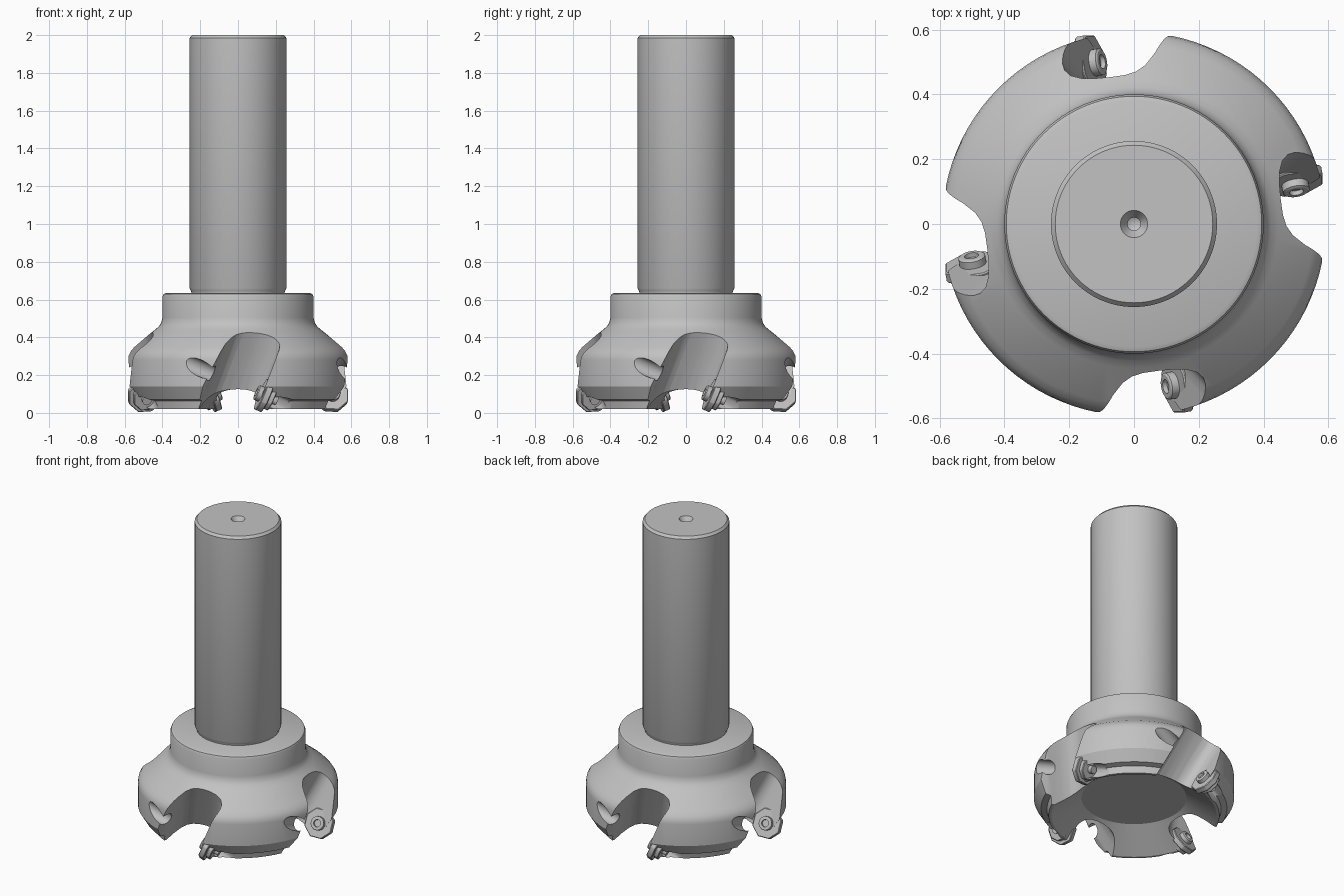
import bpy, bmesh, math
from mathutils import Vector, Matrix

cube = bpy.data.objects.get("Cube")
if cube:
    bpy.data.objects.remove(cube, do_unlink=True)

# One steel grey for everything
steel = bpy.data.materials.new("steel_grey")
steel.use_nodes = True
steel.diffuse_color = (0.54, 0.54, 0.54, 1)
steel.node_tree.nodes["Principled BSDF"].inputs["Base Color"].default_value = (0.54, 0.54, 0.54, 1)


def finish(name, bm):
    bmesh.ops.recalc_face_normals(bm, faces=bm.faces)
    me = bpy.data.meshes.new(name)
    bm.to_mesh(me)
    bm.free()
    me.materials.append(steel)
    ob = bpy.data.objects.new(name, me)
    bpy.context.collection.objects.link(ob)
    return ob


def activate(ob):
    bpy.ops.object.select_all(action='DESELECT')
    ob.select_set(True)
    bpy.context.view_layer.objects.active = ob


def smooth(ob, angle=30):
    activate(ob)
    bpy.ops.object.shade_smooth_by_angle(angle=math.radians(angle))


def lathe(name, profile, steps=96):
    bm = bmesh.new()
    vs = [bm.verts.new((r, 0, z)) for r, z in profile]
    es = [bm.edges.new(p) for p in zip(vs, vs[1:])]
    bmesh.ops.spin(bm, geom=vs + es, cent=(0, 0, 0), axis=(0, 0, 1),
                   angle=math.tau, steps=steps)
    bmesh.ops.remove_doubles(bm, verts=bm.verts, dist=1e-5)
    return finish(name, bm)


def cylinder(bm, radius, depth, segments, matrix):
    return bmesh.ops.create_cone(bm, cap_ends=True, segments=segments, radius1=radius,
                                 radius2=radius, depth=depth, matrix=matrix)


def cut(target, cutter):
    cutter.hide_render = True
    mod = target.modifiers.new("cut", 'BOOLEAN')
    mod.operation = 'DIFFERENCE'
    mod.solver = 'EXACT'
    mod.object = cutter
    activate(target)
    bpy.ops.object.modifier_apply(modifier=mod.name)
    bpy.data.objects.remove(cutter, do_unlink=True)


# Straight shank with chamfered end, rounded foot and centre hole
shank = lathe("shank", [(0, 0.6), (0.246, 0.6), (0.246, 0.636), (0.25, 0.648), (0.256, 0.66),
                        (0.256, 1.985), (0.243, 2.0), (0.042, 2.0), (0.02, 1.965),
                        (0.02, 1.93), (0, 1.92)])
smooth(shank)

# Cutter head with collar, conical shoulder and conical hollow underside
head = lathe("cutter_head", [
    (0, 0.14), (0.31, 0.14), (0.488, 0.02),
    (0.505, 0.02), (0.515, 0.062), (0.55, 0.07), (0.592, 0.14), (0.592, 0.28),
    (0.588, 0.304), (0.576, 0.325), (0.555, 0.348), (0.445, 0.436), (0.422, 0.455),
    (0.407, 0.476), (0.4, 0.505), (0.4, 0.615), (0.394, 0.629), (0.38, 0.635), (0, 0.635)])

# Pocket section at z = 0.3: insert wall, rounded floor, steep relief wall.
# The pocket leans sideways and runs deeper into the head towards the bottom.
LEAN_X, LEAN_Y = 0.38, -0.4
section = [(0.205, -0.9), (0.205, -0.51), (0.2, -0.475), (0.186, -0.445), (0.16, -0.42),
           (0.12, -0.405), (0.07, -0.401), (0.025, -0.403), (-0.02, -0.41), (-0.05, -0.424),
           (-0.072, -0.45), (-0.09, -0.502), (-0.105, -0.582), (-0.25, -0.9)]


def pocket_cutter():
    bm = bmesh.new()
    lo, hi = ([bm.verts.new((x + LEAN_X * (z - 0.3), y + LEAN_Y * (z - 0.3), z))
               for x, y in section] for z in (-0.1, 0.6))
    bm.faces.new(lo)
    bm.faces.new(hi)
    n = len(section)
    for i in range(n):
        j = (i + 1) % n
        bm.faces.new((lo[i], lo[j], hi[j], hi[i]))
    return finish("pocket_cutter", bm)


# Insert frame: local z is the rake face normal, origin is the seat centre
normal = Vector((-0.89, -0.16, 0.39)).normalized()
up = Vector((0.39, 0, 0.89))
up = (up - normal * up.dot(normal)).normalized()
side = up.cross(normal)
seat = Matrix((side, up, normal)).transposed().to_4x4()
seat.translation = (0.133, -0.495, 0.09)


def at(z, spin=0):
    return seat @ Matrix.Translation((0, 0, z)) @ Matrix.Rotation(spin, 4, 'Z')


def drill_cutter():
    bm = bmesh.new()
    cylinder(bm, 0.043, 0.9, 32, at(0.0))
    return finish("drill_cutter", bm)


turns = [Matrix.Rotation(i * math.pi / 2, 4, 'Z') for i in range(4)]
for turn in turns:
    for make in (pocket_cutter, drill_cutter):
        cutter = make()
        cutter.data.transform(turn)
        cut(head, cutter)
smooth(head)


def plate(name, radius, depth, z):
    bm = bmesh.new()
    cylinder(bm, radius, depth, 8, at(z, math.pi / 8))
    bmesh.ops.bevel(bm, geom=bm.edges[:], offset=0.004, segments=1, affect='EDGES')
    return finish(name, bm)


def screw():
    # Short shaft and round head with a recessed socket
    bm = bmesh.new()
    cylinder(bm, 0.024, 0.09, 24, at(-0.035))
    cylinder(bm, 0.042, 0.03, 24, at(0.02))
    top = max(bm.faces, key=lambda f: (f.calc_center_median() - seat.translation).dot(normal))
    bmesh.ops.inset_region(bm, faces=[top], thickness=0.006, depth=0.004)
    bmesh.ops.inset_region(bm, faces=[top], thickness=0.014)
    bmesh.ops.inset_region(bm, faces=[top], thickness=0.001, depth=-0.014)
    return finish("insert_screw", bm)


# Four cutting inserts, each with a shim and a clamping screw
for i, turn in enumerate(turns):
    for ob in (plate("cutting_insert", 0.094, 0.036, -0.006),
               plate("insert_shim", 0.07, 0.03, -0.038), screw()):
        ob.name = f"{ob.name.split('.')[0]}_{i + 1}"
        ob.data.transform(turn @ Matrix.Translation((0, 0, 0.004)))
        smooth(ob)
